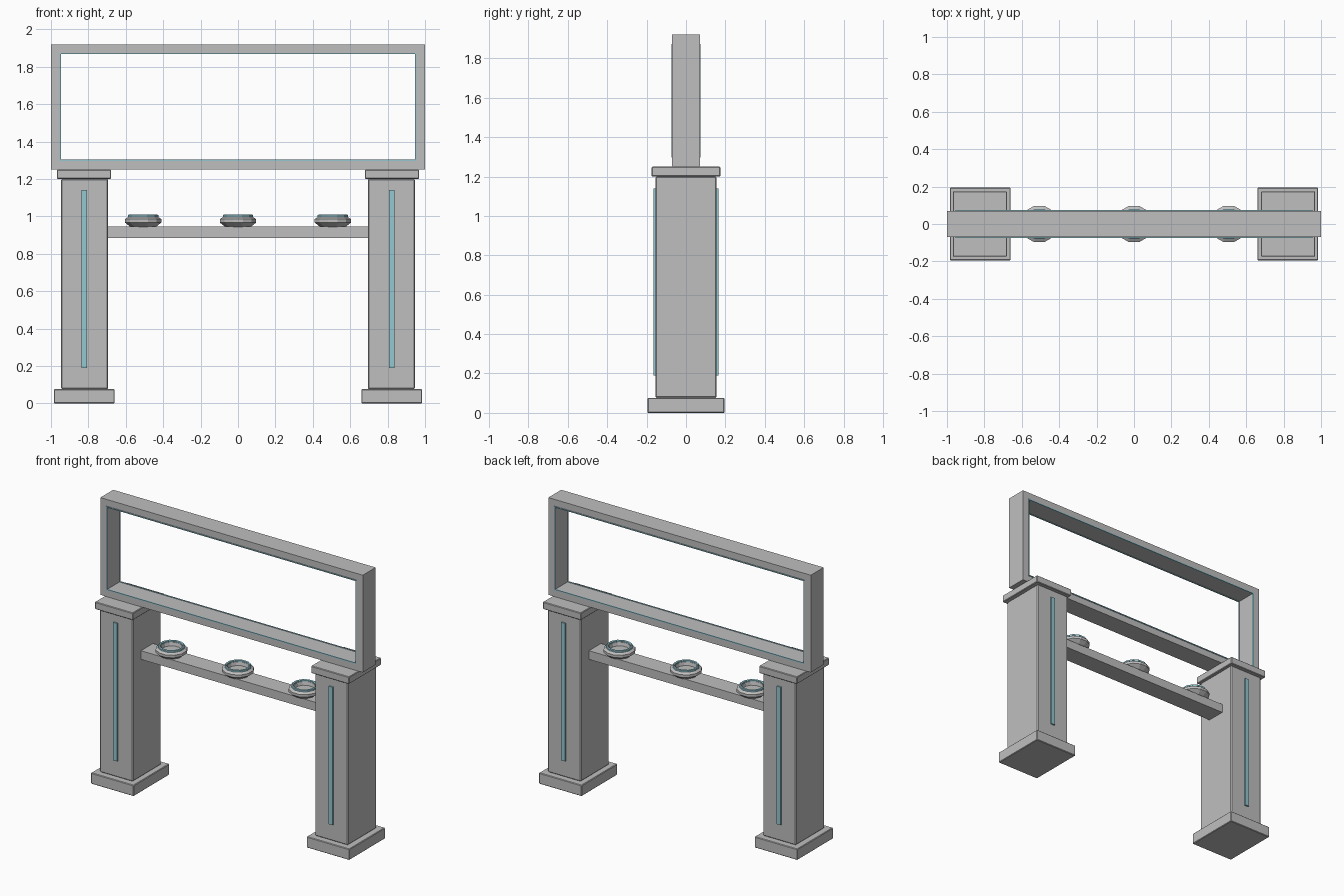
import bpy, bmesh, math

if "Cube" in bpy.data.objects:
    bpy.data.objects.remove(bpy.data.objects["Cube"])


def material(name, rgb):
    m = bpy.data.materials.new(name)
    m.diffuse_color = (*rgb, 1)
    m.use_nodes = True
    m.node_tree.nodes["Principled BSDF"].inputs["Base Color"].default_value = m.diffuse_color
    return m


GREY = material("light grey", (0.52, 0.52, 0.52))
CYAN = material("pale cyan", (0.30, 0.58, 0.65))


def finish(name, bm, mat):
    bmesh.ops.recalc_face_normals(bm, faces=bm.faces)
    me = bpy.data.meshes.new(name)
    bm.to_mesh(me)
    bm.free()
    me.materials.append(mat)
    ob = bpy.data.objects.new(name, me)
    bpy.context.collection.objects.link(ob)
    return ob


def box(name, x, y, z, mat=GREY, bevel=0.0):
    """Box from (min, max) ranges on each axis."""
    bm = bmesh.new()
    bmesh.ops.create_cube(bm, size=1)
    for v in bm.verts:
        v.co = [(a + b) / 2 + c * (b - a) for c, (a, b) in zip(v.co, (x, y, z))]
    ob = finish(name, bm, mat)
    if bevel:
        mod = ob.modifiers.new("bevel", 'BEVEL')
        mod.width, mod.segments = bevel, 1
    return ob


def frame(name, hx, z0, z1, t, y0, y1, mat):
    """Rectangular ring standing in the xz plane, t wide."""
    bm = bmesh.new()
    rings = []
    for y in (y0, y1):
        for d in (0, t):
            rings.append([bm.verts.new((sx * (hx - d), y, z)) for sx, z in
                          ((-1, z0 + d), (1, z0 + d), (1, z1 - d), (-1, z1 - d))])
    fo, fi, bo, bi = rings
    for a, b in ((fo, fi), (fi, bi), (bi, bo), (bo, fo)):
        for i in range(4):
            j = (i + 1) % 4
            bm.faces.new((a[i], a[j], b[j], b[i]))
    return finish(name, bm, mat)


def lathe(name, x, profile, mat, closed=False, n=12):
    """Twelve-sided revolved part; open profiles are capped at both ends."""
    bm = bmesh.new()
    rings = []
    for r, z in profile:
        rings.append([bm.verts.new((x + r * math.cos((i + .5) * math.tau / n),
                                    r * math.sin((i + .5) * math.tau / n), z)) for i in range(n)])
    pairs = list(zip(rings, rings[1:]))
    if closed:
        pairs.append((rings[-1], rings[0]))
    else:
        bm.faces.new(rings[0])
        bm.faces.new(rings[-1])
    for a, b in pairs:
        for i in range(n):
            j = (i + 1) % n
            bm.faces.new((a[i], a[j], b[j], b[i]))
    return finish(name, bm, mat)


# Pillars with foot, cap and light strips front and back
for s, side in ((-1, "left"), (1, "right")):
    def span(c, h):
        return (s * c - h, s * c + h)
    box(side + "_foot", span(0.822, 0.163), (-0.195, 0.195), (0, 0.076), bevel=0.004)
    box(side + "_pillar", span(0.82, 0.126), (-0.155, 0.155), (0.076, 1.2), bevel=0.006)
    box(side + "_cap", span(0.824, 0.145), (-0.175, 0.175), (1.2, 1.25), bevel=0.004)
    for d, face in ((-1, "front"), (1, "back")):
        box(f"{side}_{face}_light_strip", span(0.822, 0.015),
            (d * 0.159 - 0.006, d * 0.159 + 0.006), (0.19, 1.14), CYAN)

# Sign frame with thin trim around the opening
frame("sign_frame", 1.0, 1.25, 1.92, 0.05, -0.07, 0.07, GREY)
for d, face in ((-1, "front"), (1, "back")):
    frame(face + "_frame_trim", 0.954, 1.296, 1.874, 0.007, d * 0.07 - 0.004, d * 0.07 + 0.004, CYAN)

# Cross beam
box("cross_beam", (-0.70, 0.70), (-0.065, 0.065), (0.885, 0.945))

# Three dishes on the beam, each with a glowing rim
for i, x in enumerate((-0.507, 0, 0.507)):
    lathe(f"dish_{i + 1}", x, [(0.07, 0.943), (0.101, 0.967), (0.101, 0.985), (0.08, 0.998),
                               (0.068, 0.998), (0.062, 0.975)], GREY)
    lathe(f"dish_rim_{i + 1}", x, [(0.084, 0.996), (0.084, 1.006), (0.078, 1.01),
                                   (0.07, 1.006), (0.07, 0.996)], CYAN, closed=True)
